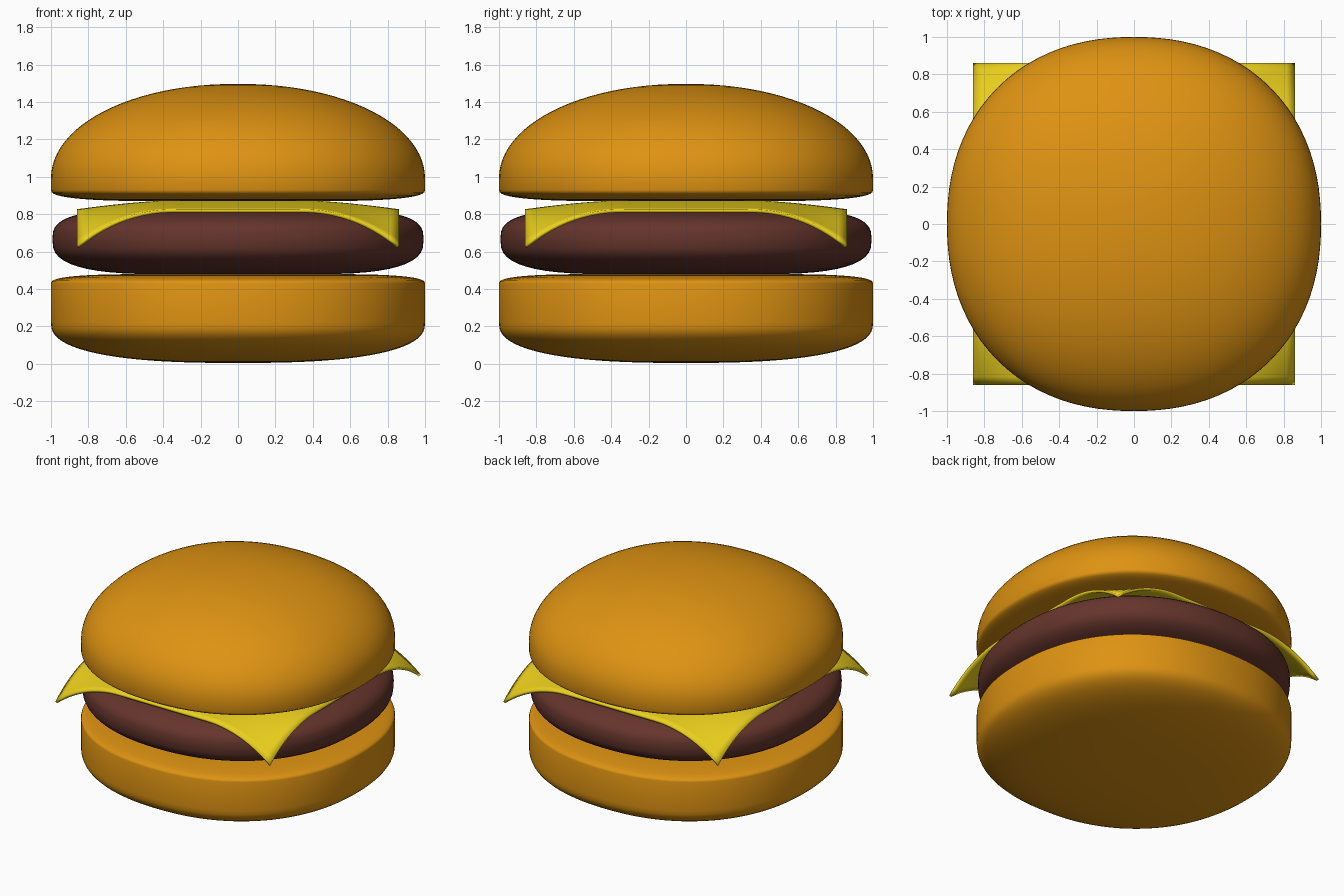
import bpy, bmesh, math

if "Cube" in bpy.data.objects:
    bpy.data.objects.remove(bpy.data.objects["Cube"])


def material(name, rgb):
    m = bpy.data.materials.new(name)
    m.diffuse_color = (*rgb, 1)
    m.use_nodes = True
    m.node_tree.nodes["Principled BSDF"].inputs["Base Color"].default_value = m.diffuse_color
    return m


def finish(bm, name, mat):
    bmesh.ops.recalc_face_normals(bm, faces=bm.faces)
    me = bpy.data.meshes.new(name)
    bm.to_mesh(me)
    bm.free()
    me.materials.append(mat)
    me.polygons.foreach_set("use_smooth", [True] * len(me.polygons))
    ob = bpy.data.objects.new(name, me)
    bpy.context.collection.objects.link(ob)
    return ob


def lathe(name, profile, mat, n=96, power=2.2):
    """Sweep an (r, z) profile round a slightly squared circle."""
    bm = bmesh.new()
    rings = []
    for r, z in profile:
        ring = []
        for i in range(n):
            c, s = math.cos(math.tau * i / n), math.sin(math.tau * i / n)
            k = r / (abs(c) ** power + abs(s) ** power) ** (1 / power)
            ring.append(bm.verts.new((k * c, k * s, z)))
        rings.append(ring)
    for a, b in zip(rings, rings[1:]):
        for i in range(n):
            j = (i + 1) % n
            bm.faces.new((a[i], a[j], b[j], b[i]))
    bm.faces.new(rings[0][::-1])
    bm.faces.new(rings[-1])
    return finish(bm, name, mat)


def arc(r0, z0, r1, z1, p, steps=12):
    """Superelliptic quarter from the flat end (r0, z0) to the side (r1, z1)."""
    pts = []
    for i in range(steps + 1):
        t = math.pi / 2 * i / steps
        pts.append((r0 + (r1 - r0) * math.sin(t) ** (2 / p),
                    z1 + (z0 - z1) * math.cos(t) ** (2 / p)))
    return pts


bread = material("bread", (0.73, 0.29, 0.006))
meat = material("meat", (0.13, 0.035, 0.025))
yellow = material("cheese", (0.84, 0.63, 0.012))

# Bottom bun, patty and domed top bun
lathe("bottom_bun", arc(0.01, 0.005, 1, 0.22, 2.5, 20)
      + arc(0.5, 0.48, 1, 0.43, 2.6)[::-1], bread)
lathe("patty", arc(0.4, 0.48, 0.992, 0.66, 2.7)
      + arc(0.5, 0.825, 0.992, 0.67, 2.8)[::-1], meat)
lathe("top_bun", arc(0.4, 0.87, 1, 0.93, 2.6)
      + arc(0.01, 1.497, 1, 0.99, 2.05, 24)[::-1], bread)


# Cheese slice: square sheet drooping at the edges and more at the corners
def droop(x, y):
    def ramp(a, start, p):
        return max(0, (abs(a) - start) / (0.86 - start)) ** p
    return (0.045 * (ramp(x, 0.4, 1.4) + ramp(y, 0.4, 1.4))
            + 0.15 * ramp(x, 0.3, 2.6) * ramp(y, 0.3, 2.6))


bm = bmesh.new()
bmesh.ops.create_grid(bm, x_segments=40, y_segments=40, size=0.86)
for v in bm.verts:
    v.co.z = 0.872 - droop(v.co.x, v.co.y)
cheese = finish(bm, "cheese_slice", yellow)
solid = cheese.modifiers.new("thickness", 'SOLIDIFY')
solid.thickness = 0.018
solid.offset = -1

for ob in list(bpy.context.collection.objects):
    bpy.ops.object.select_all(action='DESELECT')
    ob.select_set(True)
    bpy.context.view_layer.objects.active = ob
    bpy.ops.object.shade_smooth_by_angle(angle=math.radians(40))
